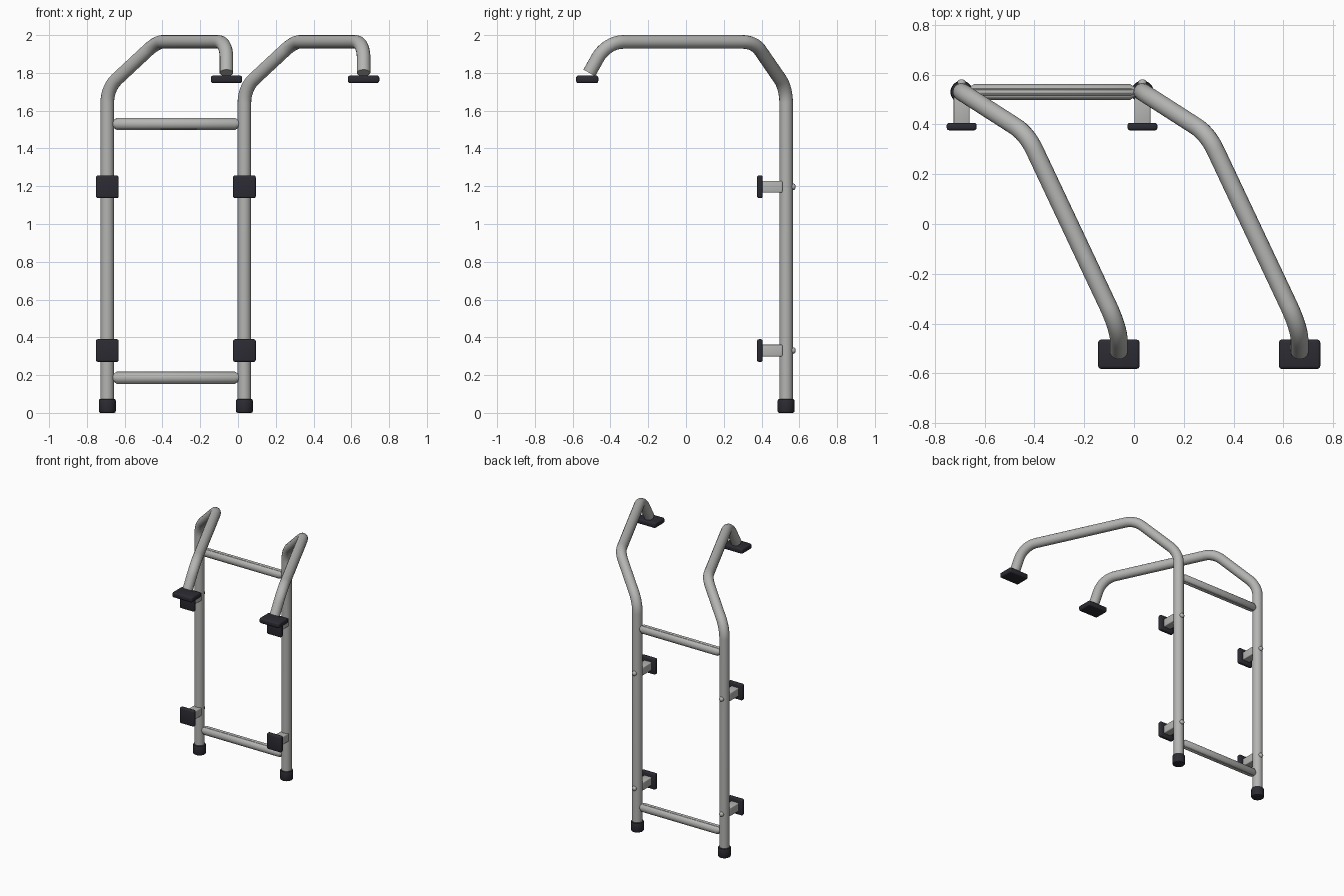
import bpy, bmesh, math
from mathutils import Vector, Matrix

cube = bpy.data.objects.get("Cube")
if cube:
    bpy.data.objects.remove(cube, do_unlink=True)


def make_material(name, rgb):
    mat = bpy.data.materials.new(name)
    mat.use_nodes = True
    mat.diffuse_color = (*rgb, 1)
    mat.node_tree.nodes["Principled BSDF"].inputs["Base Color"].default_value = (*rgb, 1)
    return mat


STEEL = make_material("grey steel", (0.46, 0.46, 0.45))
RUBBER = make_material("dark rubber", (0.024, 0.024, 0.032))

LEFT_X, RIGHT_X, POLE_Y = 0.034, -0.692, 0.53
TUBE_R, RUNG_R = 0.036, 0.032


def finish(obj, mat, angle=35):
    obj.data.materials.clear()
    obj.data.materials.append(mat)
    bpy.ops.object.select_all(action="DESELECT")
    obj.select_set(True)
    bpy.context.view_layer.objects.active = obj
    bpy.ops.object.shade_smooth_by_angle(angle=math.radians(angle))
    return obj


def add_mesh(name, bm, mat):
    bmesh.ops.recalc_face_normals(bm, faces=bm.faces[:])
    mesh = bpy.data.meshes.new(name)
    bm.to_mesh(mesh)
    bm.free()
    obj = bpy.data.objects.new(name, mesh)
    bpy.context.collection.objects.link(obj)
    return finish(obj, mat)


def box(name, center, size, bevel, mat):
    bm = bmesh.new()
    bmesh.ops.create_cube(bm, size=1, matrix=Matrix.Translation(center) @ Matrix.Diagonal((*size, 1)))
    bmesh.ops.bevel(bm, geom=bm.edges[:], offset=bevel, segments=3, profile=0.5, affect="EDGES")
    return add_mesh(name, bm, mat)


def loft(name, sections, axis, mat, radius_at=lambda i: 1.0, sides=32):
    """Skin circular sections given as (position along axis, radius)."""
    bm = bmesh.new()
    rings = []
    for pos, rad in sections:
        ring = []
        for i in range(sides):
            a = 2 * math.pi * i / sides
            u, v = rad * radius_at(i) * math.cos(a), rad * radius_at(i) * math.sin(a)
            ring.append(bm.verts.new(axis(pos, u, v)))
        rings.append(ring)
    for a, b in zip(rings, rings[1:]):
        for i in range(sides):
            j = (i + 1) % sides
            bm.faces.new((a[i], a[j], b[j], b[i]))
    bm.faces.new(rings[0])
    bm.faces.new(rings[-1])
    return add_mesh(name, bm, mat)


def rounded_path(corners, bend):
    """Replace each inner corner with a circular arc of the given radius."""
    pts = [Vector(corners[0])]
    for p, c, n in zip(corners, corners[1:], corners[2:]):
        c = Vector(c)
        d0, d1 = (c - Vector(p)).normalized(), (Vector(n) - c).normalized()
        turn = d0.angle(d1)
        start = c - d0 * bend * math.tan(turn / 2)
        side = (d1 - d0 * d0.dot(d1)).normalized()
        for k in range(13):
            t = turn * k / 12
            pts.append(start + d0 * bend * math.sin(t) + side * bend * (1 - math.cos(t)))
    return pts + [Vector(corners[-1])]


def tube(name, points, radius, mat):
    curve = bpy.data.curves.new(name, "CURVE")
    curve.dimensions = "3D"
    curve.bevel_depth = radius
    curve.bevel_resolution = 6
    curve.use_fill_caps = True
    spline = curve.splines.new("POLY")
    spline.points.add(len(points) - 1)
    for sp, p in zip(spline.points, points):
        sp.co = (*p, 1)
    obj = bpy.data.objects.new(name, curve)
    bpy.context.collection.objects.link(obj)
    bpy.ops.object.select_all(action="DESELECT")
    obj.select_set(True)
    bpy.context.view_layer.objects.active = obj
    bpy.ops.object.convert(target="MESH")
    return finish(bpy.context.view_layer.objects.active, mat)


for side, x in (("left", LEFT_X), ("right", RIGHT_X)):
    # Bent rail: upright, sloped shoulder, long overhead arm, hooked tip
    corners = [(x, POLE_Y, 0.02), (x, POLE_Y, 1.72), (x + 0.262, 0.362, 1.964),
               (x + 0.631, -0.42, 1.964), (x + 0.631, -0.512, 1.80)]
    tube(side + "_rail", rounded_path(corners, 0.16), TUBE_R, STEEL)

    # Pad under the hooked tip
    box(side + "_hook_pad", (x + 0.631, -0.523, 1.766), (0.166, 0.118, 0.04), 0.012, RUBBER)

    # Rubber foot cap
    loft(side + "_foot_cap", [(0, 0.036), (0.003, 0.042), (0.01, 0.045), (0.064, 0.045),
                              (0.071, 0.042), (0.074, 0.037)],
         lambda p, u, v: (x + u, POLE_Y + v, p), RUBBER)

    # Stand-off brackets with pad in front and bolt head behind
    for level, z in (("lower", 0.33), ("upper", 1.197)):
        tag = side + "_" + level
        box(tag + "_bracket_arm", (x, 0.453, z), (0.064, 0.115, 0.062), 0.006, STEEL)
        box(tag + "_bracket_pad", (x, 0.391, z), (0.12, 0.03, 0.12), 0.01, RUBBER)
        dome = [(0.012 * math.sin(t), 0.017 * math.cos(t))
                for t in (0, 0.4, 0.8, 1.2, 1.5)]
        loft(tag + "_bolt", [(-0.015, 0.017)] + dome,
             lambda p, u, v: (x + u, POLE_Y + TUBE_R + 0.003 + p, z + v), STEEL, sides=16)

# Rungs with fine grip grooves along the top and bottom
GROOVES = {8, 10, 14, 16, 32, 34, 38, 40}
for level, z in (("lower", 0.186), ("upper", 1.53)):
    x0, x1 = RIGHT_X + 0.02, LEFT_X - 0.02
    loft(level + "_rung", [(x0, 0.012), (x0 + 0.03, RUNG_R), (x1 - 0.03, RUNG_R), (x1, 0.012)],
         lambda p, u, v: (p, POLE_Y + u, z + v), STEEL,
         radius_at=lambda i: 0.94 if i in GROOVES else 1.0, sides=48)
